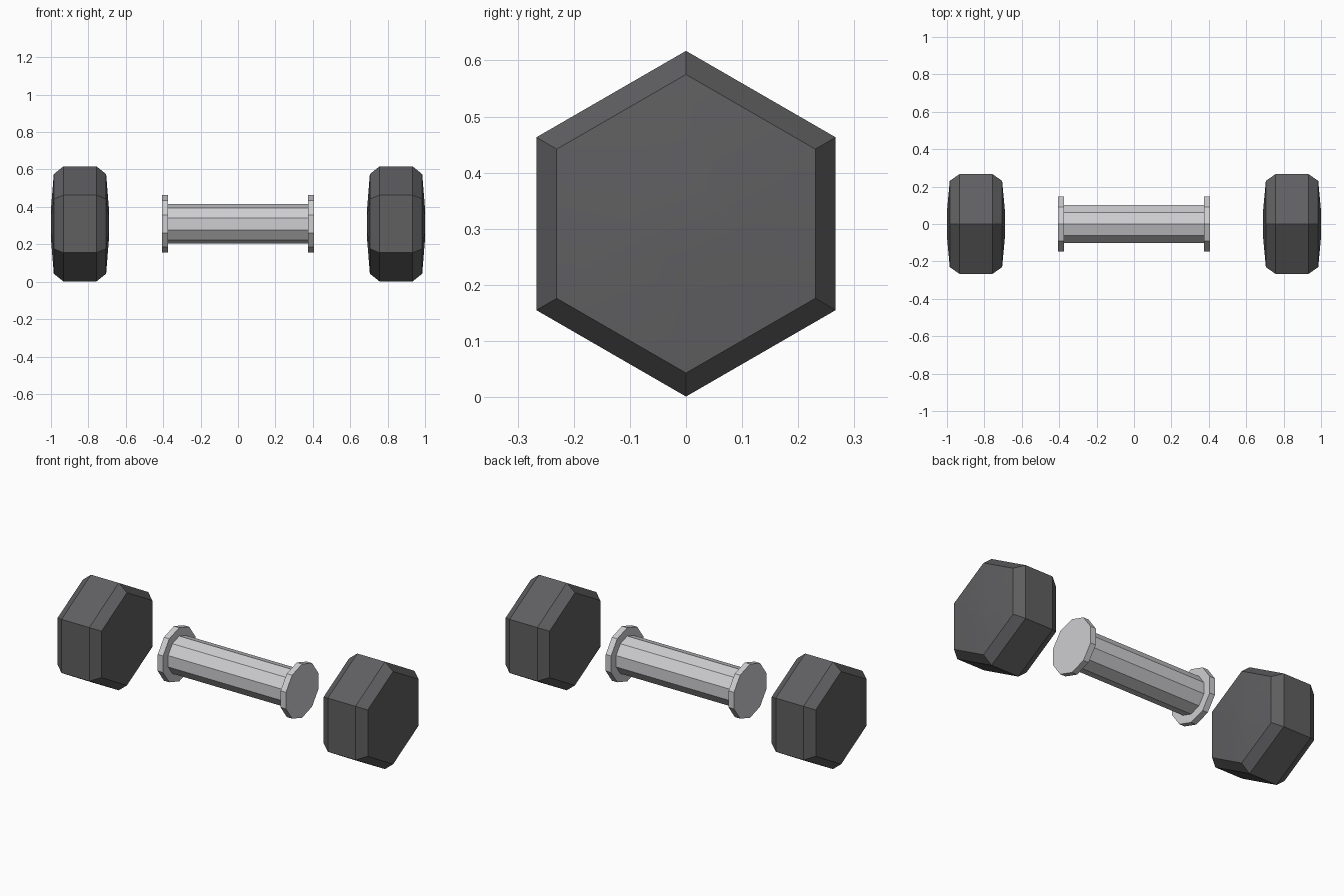
import bpy
import bmesh
import math

cube = bpy.data.objects.get("Cube")
if cube:
    bpy.data.objects.remove(cube, do_unlink=True)

AXIS_Z = 0.309


def make_material(name, color):
    mat = bpy.data.materials.new(name)
    mat.use_nodes = True
    mat.diffuse_color = color
    mat.node_tree.nodes["Principled BSDF"].inputs["Base Color"].default_value = color
    return mat


def turned_part(name, profile, sides, mat, center_x=0.0):
    """Sweep (x, radius) pairs around the long axis, first corner pointing up."""
    bm = bmesh.new()
    rings = []
    for x, radius in profile:
        angles = [2 * math.pi * i / sides for i in range(sides)]
        rings.append([bm.verts.new((x, radius * math.sin(a), radius * math.cos(a)))
                      for a in angles])
    for a, b in zip(rings, rings[1:]):
        for i in range(sides):
            j = (i + 1) % sides
            bm.faces.new((a[i], a[j], b[j], b[i]))
    bm.faces.new(rings[0])
    bm.faces.new(rings[-1])
    bmesh.ops.recalc_face_normals(bm, faces=bm.faces)
    mesh = bpy.data.meshes.new(name)
    bm.to_mesh(mesh)
    bm.free()
    mesh.materials.append(mat)
    obj = bpy.data.objects.new(name, mesh)
    obj.location = (center_x, 0, AXIS_Z)
    bpy.context.collection.objects.link(obj)
    return obj


rubber = make_material("dark grey rubber", (0.115, 0.115, 0.12, 1))
metal = make_material("light grey metal", (0.62, 0.62, 0.64, 1))

# Hexagonal weights with chamfered rims and slightly domed ends
half = [(0.088, 0.308), (0.14, 0.266), (0.155, 0.08)]
weight_profile = [(-x, r) for x, r in reversed(half)] + half
for side, x in (("left", 0.845), ("right", -0.845)):
    weight = turned_part(side + "_weight", weight_profile, 6, rubber, x)
    bpy.ops.object.select_all(action="DESELECT")
    weight.select_set(True)
    bpy.context.view_layer.objects.active = weight
    bpy.ops.object.shade_smooth_by_angle(angle=math.radians(12))

# Ten-sided grip with a collar at each end
grip_half = [(0.373, 0.106), (0.373, 0.154), (0.407, 0.154)]
grip_profile = [(-x, r) for x, r in reversed(grip_half)] + grip_half
turned_part("handle", grip_profile, 10, metal)
